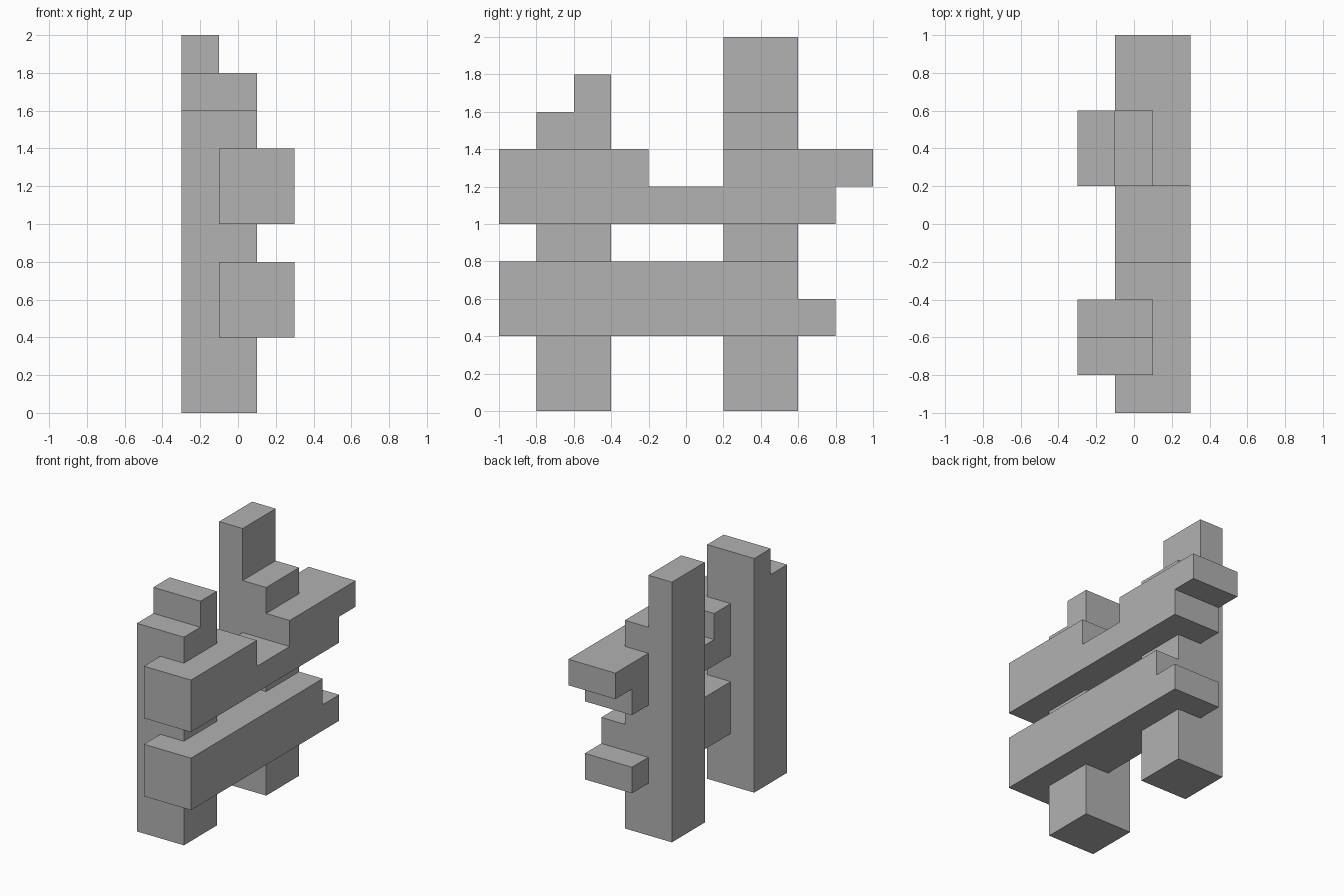
import bpy
import bmesh
from mathutils import Vector

if "Cube" in bpy.data.objects:
    bpy.data.objects.remove(bpy.data.objects["Cube"], do_unlink=True)

GREY = (0.445, 0.445, 0.445, 1.0)
mat = bpy.data.materials.new("plain_grey")
mat.use_nodes = True
mat.diffuse_color = GREY
mat.node_tree.nodes["Principled BSDF"].inputs["Base Color"].default_value = GREY


def extrude_profile(name, outline, place, direction):
    """Fill an outline of 2D points and extrude it into a solid."""
    bm = bmesh.new()
    face = bm.faces.new([bm.verts.new(place(a, b)) for a, b in outline])
    grown = bmesh.ops.extrude_face_region(bm, geom=[face], use_keep_orig=True)
    verts = [v for v in grown["geom"] if isinstance(v, bmesh.types.BMVert)]
    bmesh.ops.translate(bm, verts=verts, vec=Vector(direction))
    bmesh.ops.recalc_face_normals(bm, faces=bm.faces)
    mesh = bpy.data.meshes.new(name)
    bm.to_mesh(mesh)
    bm.free()
    mesh.materials.append(mat)
    obj = bpy.data.objects.new(name, mesh)
    bpy.context.collection.objects.link(obj)
    return obj


THICK = 0.4


def side_part(name, x, outline):
    """Side outline (y, z), extruded to the left from x."""
    return extrude_profile(name, outline, lambda y, z: (x, y, z), (THICK, 0, 0))


# Front post, broken off in a step along its depth
side_part("front_post", -0.3, [(-0.8, 0), (-0.4, 0), (-0.4, 1.8),
                               (-0.6, 1.8), (-0.6, 1.6), (-0.8, 1.6)])

# Back post, broken off in a step across its width
extrude_profile("back_post", [(-0.3, 0), (0.1, 0), (0.1, 1.6),
                              (-0.1, 1.6), (-0.1, 2), (-0.3, 2)],
                lambda x, z: (x, 0.2, z), (0, THICK, 0))

# Lower rail with a splintered back end
side_part("lower_rail", -0.1, [(-1, 0.4), (0.8, 0.4), (0.8, 0.6),
                               (0.6, 0.6), (0.6, 0.8), (-1, 0.8)])

# Upper rail with a notch in the top and an undercut back end
side_part("upper_rail", -0.1, [(-1, 1), (0.8, 1), (0.8, 1.2), (1, 1.2),
                               (1, 1.4), (0.2, 1.4), (0.2, 1.2),
                               (-0.2, 1.2), (-0.2, 1.4), (-1, 1.4)])
